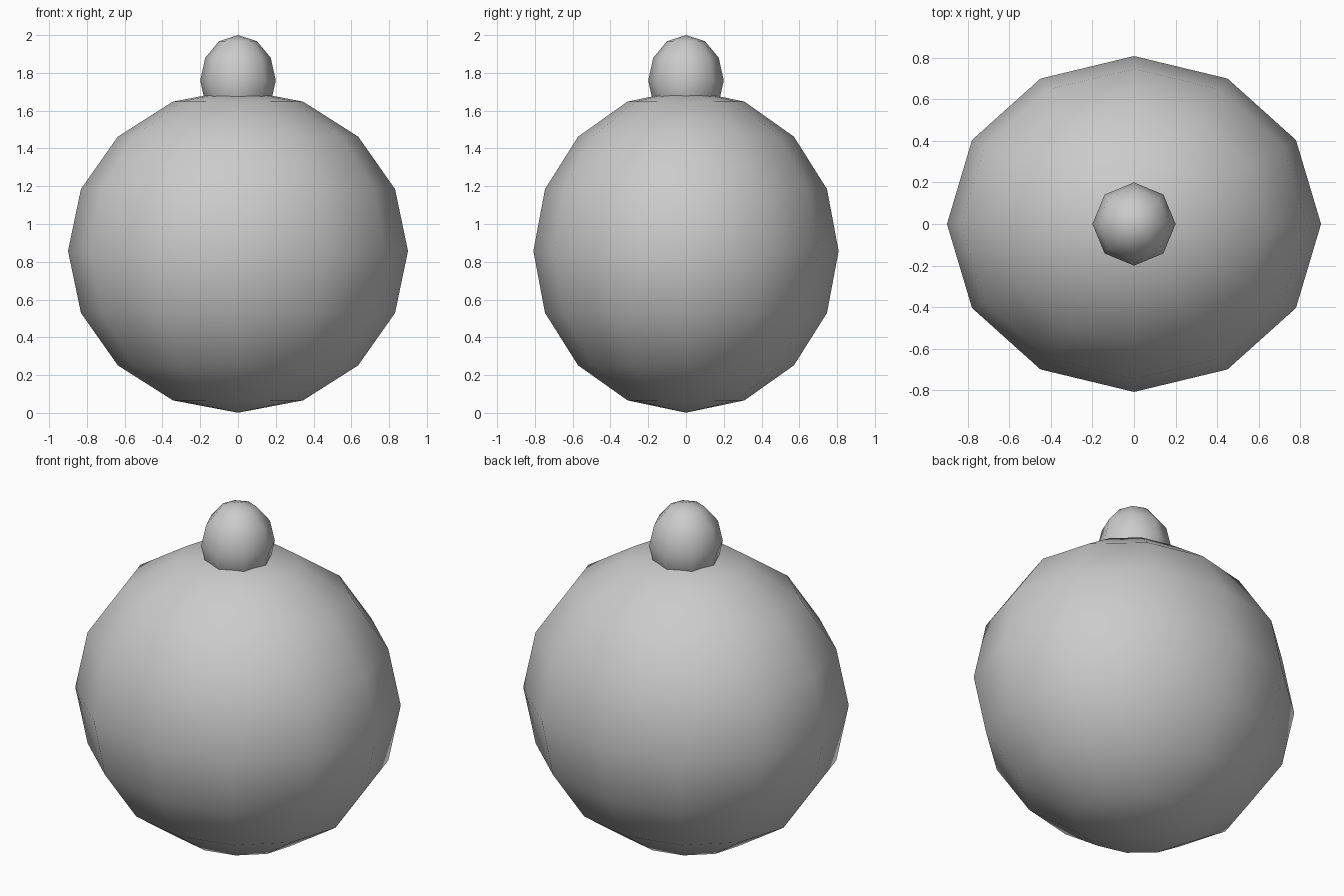
import bpy

if "Cube" in bpy.data.objects:
    bpy.data.objects.remove(bpy.data.objects["Cube"])


def ball(name, segments, rings, radii, z):
    """Low-poly smooth-shaded ellipsoid centred at height z."""
    bpy.ops.mesh.primitive_uv_sphere_add(segments=segments, ring_count=rings,
                                         radius=1, location=(0, 0, z))
    obj = bpy.context.object
    obj.name = name
    obj.scale = radii
    bpy.ops.object.transform_apply(location=False, rotation=False, scale=True)
    bpy.ops.object.shade_smooth()
    return obj


# Large rounded body, slightly narrower front to back
ball("body", 12, 8, (0.9, 0.808, 0.856), 0.857)

# Small knob sunk into the top of the body
ball("top_knob", 8, 6, (0.2, 0.2, 0.24), 1.76)
